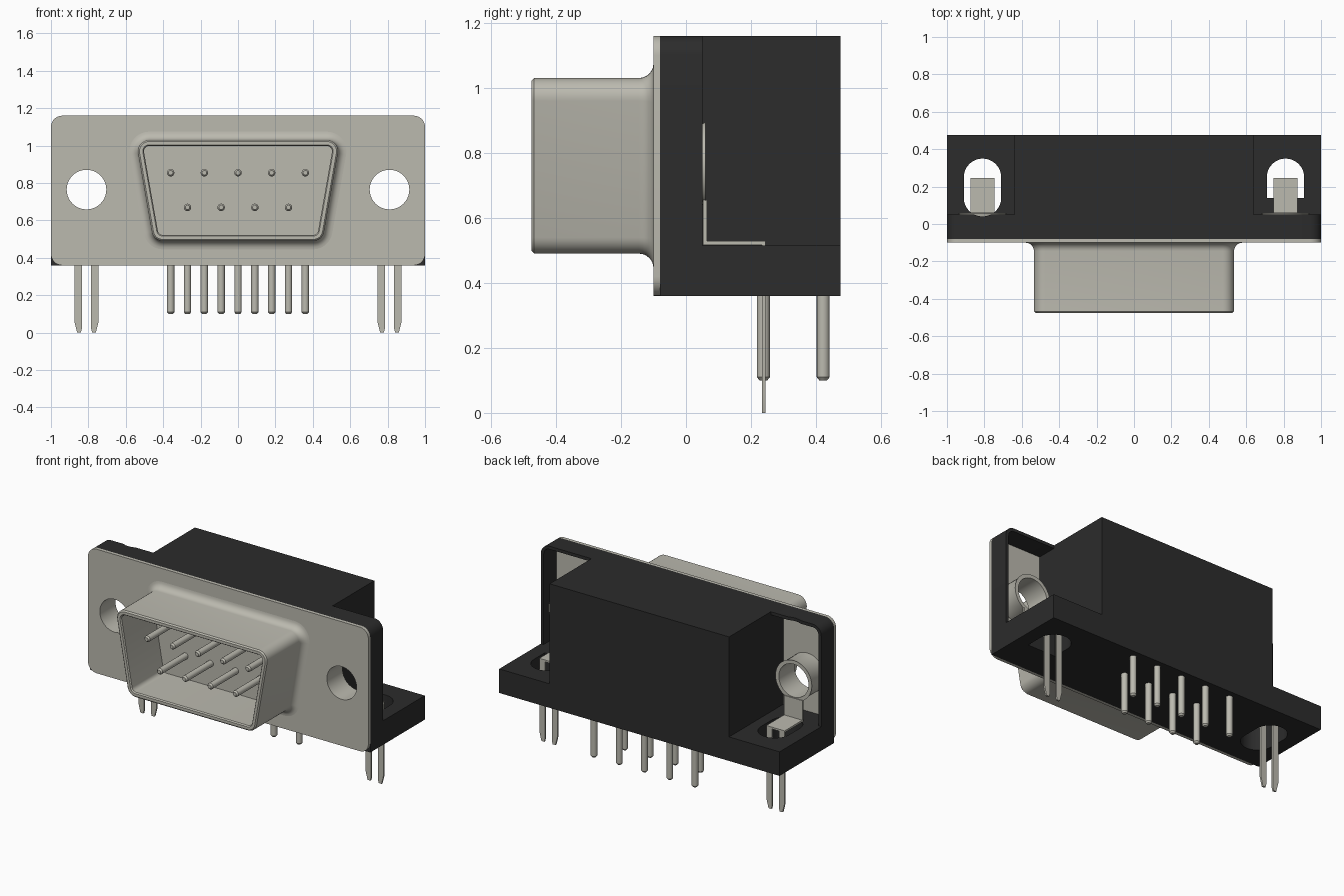
import bpy
import bmesh
from math import cos, sin, radians, pi

cube = bpy.data.objects.get("Cube")
if cube:
    bpy.data.objects.remove(cube, do_unlink=True)


def material(name, rgb, metallic=0.0):
    m = bpy.data.materials.new(name)
    m.use_nodes = True
    m.diffuse_color = (*rgb, 1)
    m.node_tree.nodes["Principled BSDF"].inputs["Base Color"].default_value = (*rgb, 1)
    return m


METAL = material("warm grey metal", (0.50, 0.49, 0.43))
BLACK = material("black plastic", (0.025, 0.025, 0.025))


def loft(name, rings, mat, closed=False):
    """Skin a series of point rings, capped at both ends unless closed."""
    bm = bmesh.new()
    vs = [[bm.verts.new(p) for p in ring] for ring in rings]
    n = len(vs[0])
    pairs = list(zip(vs, vs[1:]))
    if closed:
        pairs.append((vs[-1], vs[0]))
    else:
        bm.faces.new(vs[0])
        bm.faces.new(vs[-1])
    for a, b in pairs:
        for i in range(n):
            j = (i + 1) % n
            bm.faces.new((a[i], a[j], b[j], b[i]))
    bmesh.ops.recalc_face_normals(bm, faces=bm.faces)
    mesh = bpy.data.meshes.new(name)
    bm.to_mesh(mesh)
    bm.free()
    mesh.materials.append(mat)
    ob = bpy.data.objects.new(name, mesh)
    bpy.context.collection.objects.link(ob)
    return ob


def at(axis, p, d):
    """Place a 2D point at depth d along an axis."""
    return {"x": (d, p[0], p[1]), "y": (p[0], d, p[1]), "z": (p[0], p[1], d)}[axis]


def prism(name, pts, axis, a, b, mat):
    return loft(name, [[at(axis, p, d) for p in pts] for d in (a, b)], mat)


def arc(cx, cy, r, start, end, n=8):
    angles = [radians(start + (end - start) * i / n) for i in range(n + 1)]
    return [(cx + r * cos(t), cy + r * sin(t)) for t in angles]


def circle(cx, cy, r, n=24):
    return arc(cx, cy, r, 0, 360, n)[:-1]


def rect(x0, x1, y0, y1):
    return [(x0, y0), (x1, y0), (x1, y1), (x0, y1)]


def cut(ob, cutters):
    """Subtract cutters and bake the result."""
    for c in cutters:
        mod = ob.modifiers.new("cut", "BOOLEAN")
        mod.object = c
        mod.operation = "DIFFERENCE"
        mod.solver = "EXACT"
    bpy.context.view_layer.update()
    deps = bpy.context.evaluated_depsgraph_get()
    mesh = bpy.data.meshes.new_from_object(ob.evaluated_get(deps))
    ob.modifiers.clear()
    ob.data = mesh


HOLE_X, HOLE_Z = 0.81, 0.765
LOW, STEP, TOP = 0.36, 0.515, 1.16
SIDES = ((-1, "right"), (1, "left"))

# Face plate with rounded corners and two screw holes
corners = ((0.94, TOP - 0.06, 0), (-0.94, TOP - 0.06, 90),
           (-0.94, LOW + 0.06, 180), (0.94, LOW + 0.06, 270))
outline = [p for x, z, a in corners for p in arc(x, z, 0.06, a, a + 90)]
plate = prism("face_plate", outline, "y", -0.1, -0.08, METAL)
drills = [prism("drill", circle(s * HOLE_X, HOLE_Z, 0.106, 40), "y", -0.3, 0, METAL)
          for s, _ in SIDES]
cut(plate, drills)

# Slot cutters: a full slot on one side, a D-shaped one on the other
slot = arc(-HOLE_X, 0.25, 0.1, 0, 180, 16) + arc(-HOLE_X, 0.14, 0.1, 180, 360, 16)
d_slot = arc(HOLE_X, 0.25, 0.1, 0, 180, 16) + [(HOLE_X - 0.1, 0.14), (HOLE_X + 0.1, 0.14)]
slots = [prism("slot_cutter", p, "z", 0.2, 1.4, BLACK) for p in (slot, d_slot)]

# Plastic housing: base, central block and thin rims around the side pockets
base = prism("housing_base", rect(-1, 1, -0.08, 0.475), "z", LOW, STEP, BLACK)
cut(base, slots)
prism("housing_block", rect(-0.64, 0.64, -0.08, 0.475), "z", STEP, TOP, BLACK)
for s, side in SIDES:
    rim = ([(1, STEP)] + arc(0.94, TOP - 0.06, 0.06, 0, 90) + [(0.64, TOP), (0.64, TOP - 0.02)]
           + arc(0.94, TOP - 0.06, 0.04, 90, 0) + [(0.98, STEP)])
    rim_ob = prism(side + "_pocket_rim", [(s * x, z) for x, z in rim], "y", -0.08, 0.05, BLACK)
    if s < 0:
        cut(rim_ob, slots[:1])
for c in drills + slots:
    bpy.data.objects.remove(c, do_unlink=True)


# Hollow tapered shell with a flared foot and rounded lip
def shell_ring(offset, y):
    r = 0.06 + offset
    pts = (arc(0.475, 0.97, r, -10, 90) + arc(-0.475, 0.97, r, 90, 190)
           + arc(-0.401, 0.55, r, 190, 270) + arc(0.401, 0.55, r, 270, 350))
    return [(x, y, z) for x, z in pts]


flare = [(0.045 * (1 - sin(t)), -0.1 - 0.045 * (1 - cos(t)))
         for t in (i * pi / 12 for i in range(7))]
lip = [(0, -0.467), (-0.008, -0.475), (-0.026, -0.475), (-0.032, -0.467), (-0.032, -0.15)]
loft("connector_shell", [shell_ring(o, y) for o, y in flare + lip], METAL)


# Pins with slightly chamfered tips
def pin(name, cx, cy, axis, start, tip):
    d = 0.01 if start > tip else -0.01
    rings = ((0.02, start), (0.02, tip + d), (0.012, tip))
    loft(name, [[at(axis, p, h) for p in circle(cx, cy, r, 16)] for r, h in rings], METAL)


for i in range(9):
    x = -0.36 + 0.09 * i
    upper = i % 2 == 0
    pin("contact_pin", x, 0.855 if upper else 0.67, "y", -0.14, -0.42)
    pin("board_pin", x, 0.422 if upper else 0.238, "z", LOW + 0.02, 0.1)

# Screw sleeves with bent tabs and forked board clips
for s, side in SIDES:
    c = s * HOLE_X
    profile = ((0.125, -0.085), (0.125, 0.05), (0.13, 0.06), (0.106, 0.06), (0.106, -0.085))
    loft(side + "_screw_sleeve",
         [[at("y", p, y) for p in circle(c, HOLE_Z, r, 40)] for r, y in profile],
         METAL, closed=True)
    bend = [(0.053, 0.655), (0.053, STEP + 0.002), (0.245, STEP + 0.002),
            (0.245, STEP + 0.014), (0.065, STEP + 0.014), (0.065, 0.655)]
    prism(side + "_bent_tab", bend, "x", c - 0.065, c + 0.065, METAL)
    for k in (-1, 1):
        prong = [(0.025, STEP + 0.005), (0.025, 0.02), (0.03, 0), (0.05, 0),
                 (0.065, 0.06), (0.065, STEP + 0.005)]
        prism(side + "_clip_prong", [(c + k * x, z) for x, z in prong],
              "y", 0.234, 0.245, METAL)

# Smooth the rounded parts, keep edges crisp
bpy.ops.object.select_all(action="DESELECT")
for ob in bpy.context.scene.objects:
    if ob.type == "MESH":
        ob.select_set(True)
        bpy.context.view_layer.objects.active = ob
bpy.ops.object.shade_smooth_by_angle(angle=radians(30))
